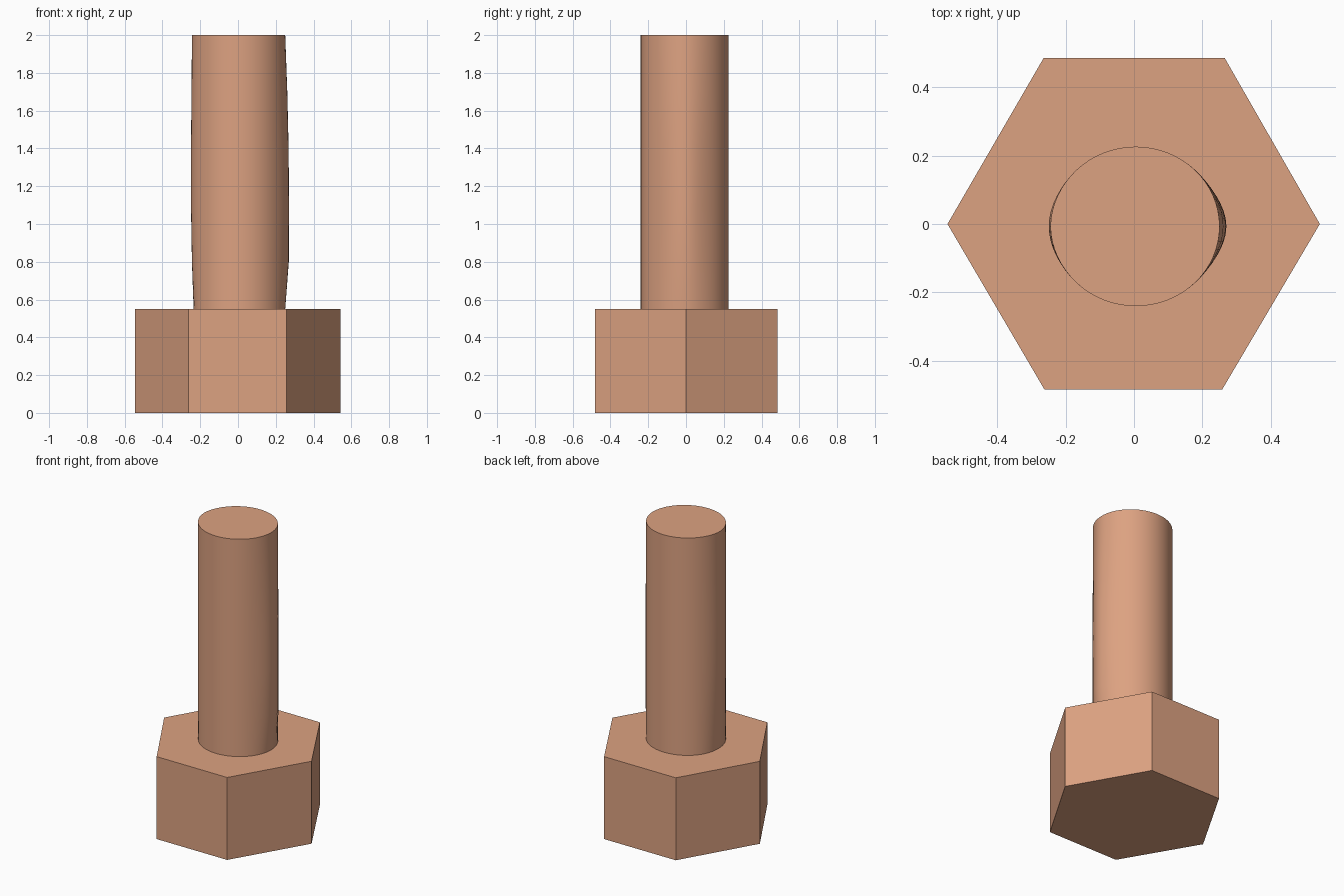
import bpy
import bmesh
from math import cos, sin, tau, radians

if "Cube" in bpy.data.objects:
    bpy.data.objects.remove(bpy.data.objects["Cube"])

copper = bpy.data.materials.new("copper")
copper.diffuse_color = (0.72, 0.36, 0.22, 1)
copper.use_nodes = True
copper.node_tree.nodes["Principled BSDF"].inputs["Base Color"].default_value = copper.diffuse_color


def loft(name, rings, cap_bottom=True):
    """Skin a stack of equal-length rings and cap the ends."""
    bm = bmesh.new()
    loops = [[bm.verts.new(p) for p in ring] for ring in rings]
    n = len(loops[0])
    for a, b in zip(loops, loops[1:]):
        for i in range(n):
            j = (i + 1) % n
            bm.faces.new((a[i], a[j], b[j], b[i]))
    if cap_bottom:
        bm.faces.new(loops[0][::-1])
    bm.faces.new(loops[-1])
    mesh = bpy.data.meshes.new(name)
    bm.to_mesh(mesh)
    bm.free()
    mesh.materials.append(copper)
    obj = bpy.data.objects.new(name, mesh)
    bpy.context.collection.objects.link(obj)
    return obj


# Hexagonal head, flat faces
hexagon = [(0.543, 0), (0.265, 0.485), (-0.264, 0.485),
           (-0.545, 0), (-0.262, -0.483), (0.258, -0.483)]
loft("bolt_head", [[(x, y, z) for x, y in hexagon] for z in (0, 0.55)])


# Shank: slightly oval rod with a faint swelling on its left and right sides
def shank_ring(z, left, right, sides=64):
    ring = []
    for i in range(sides):
        c, s = cos(tau * i / sides), sin(tau * i / sides)
        swell = (right if c > 0 else -left) * abs(c) ** 10
        ring.append((0.005 + 0.245 * c + swell, -0.007 + 0.233 * s, z))
    return ring


profile = [(0.55, -0.005, 0.0), (0.8, 0.004, 0.019), (1.1, 0.009, 0.02),
           (1.4, 0.009, 0.018), (1.7, 0.006, 0.011), (2.0, 0.004, 0.0)]
shank = loft("bolt_shank", [shank_ring(*p) for p in profile], cap_bottom=False)

bpy.context.view_layer.objects.active = shank
shank.select_set(True)
bpy.ops.object.shade_smooth_by_angle(angle=radians(40))
